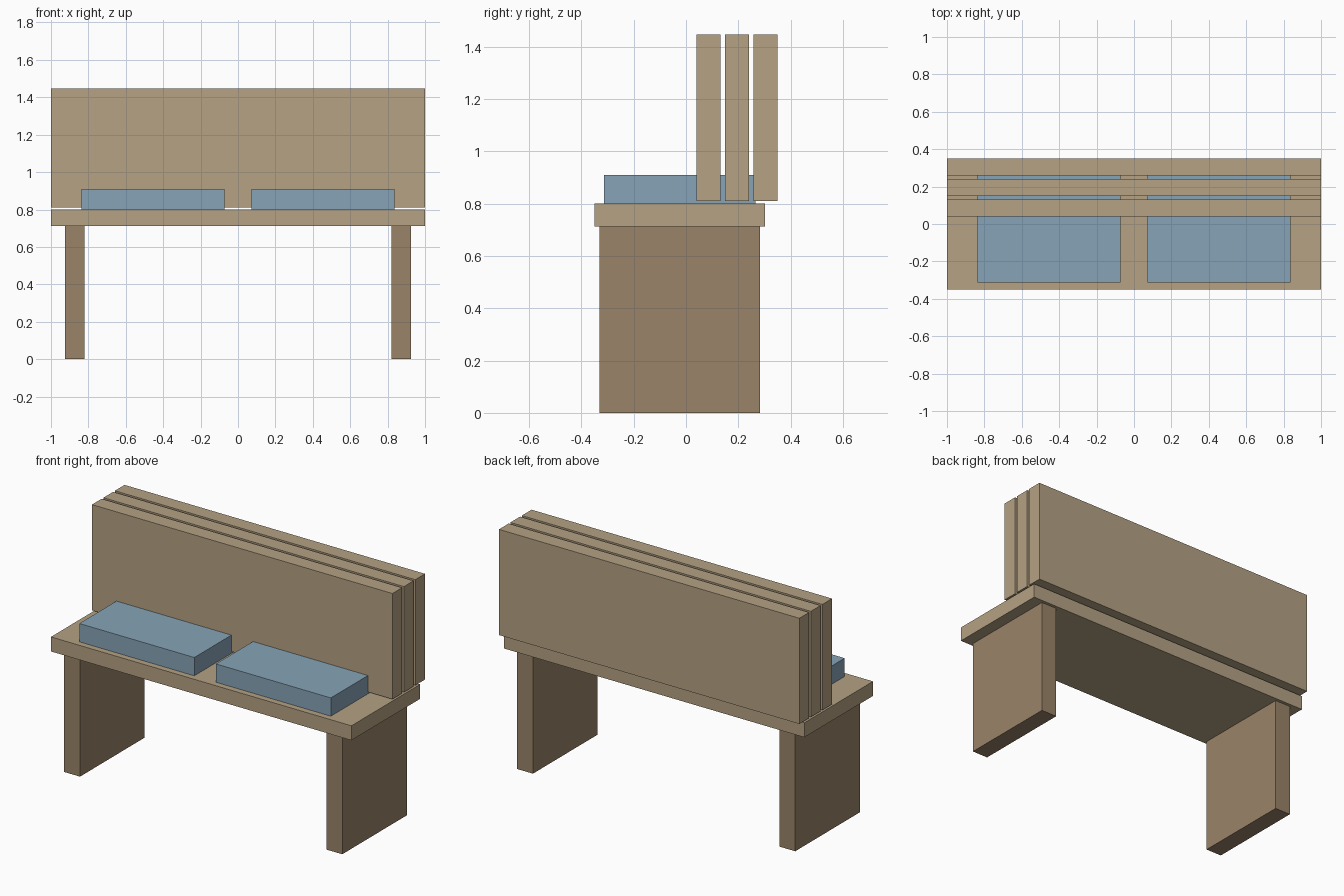
import bpy
import bmesh

if "Cube" in bpy.data.objects:
    bpy.data.objects.remove(bpy.data.objects["Cube"])


def material(name, rgb):
    mat = bpy.data.materials.new(name)
    mat.diffuse_color = (*rgb, 1.0)
    mat.use_nodes = True
    mat.node_tree.nodes["Principled BSDF"].inputs["Base Color"].default_value = mat.diffuse_color
    return mat


def box(name, x, y, z, mat):
    """Flat-faced box from (min, max) ranges on each axis."""
    bm = bmesh.new()
    bmesh.ops.create_cube(bm, size=1.0)
    for v in bm.verts:
        v.co = [(lo + hi) / 2 + c * (hi - lo) for c, (lo, hi) in zip(v.co, (x, y, z))]
    # keep the origin at the part's centre
    centre = [sum(r) / 2 for r in (x, y, z)]
    bmesh.ops.translate(bm, verts=bm.verts, vec=[-c for c in centre])
    mesh = bpy.data.meshes.new(name)
    bm.to_mesh(mesh)
    bm.free()
    mesh.materials.append(mat)
    obj = bpy.data.objects.new(name, mesh)
    obj.location = centre
    bpy.context.collection.objects.link(obj)
    return obj


wood = material("wood", (0.46, 0.36, 0.23))
dark_wood = material("dark_wood", (0.32, 0.23, 0.14))
fabric = material("blue_fabric", (0.24, 0.37, 0.47))

# Seat board
SEAT_BOTTOM, SEAT_TOP = 0.7125, 0.80
box("seat", (-1.0, 1.0), (-0.35, 0.303), (SEAT_BOTTOM, SEAT_TOP), wood)

# Slab legs and seat cushions, one per side
for side, s in (("left", -1), ("right", 1)):
    box(f"{side}_leg", sorted((s * 0.82, s * 0.926)), (-0.331, 0.284),
        (0.0, SEAT_BOTTOM), dark_wood)
    box(f"{side}_cushion", sorted((s * 0.072, s * 0.837)), (-0.313, 0.265),
        (SEAT_TOP, 0.91), fabric)

# Three upright back boards, floating just above the seat
for i in range(3):
    y = 0.195 + (i - 1) * 0.109
    box(f"back_board_{i + 1}", (-1.0, 1.0), (y - 0.046, y + 0.046),
        (0.811, 1.447), wood)
